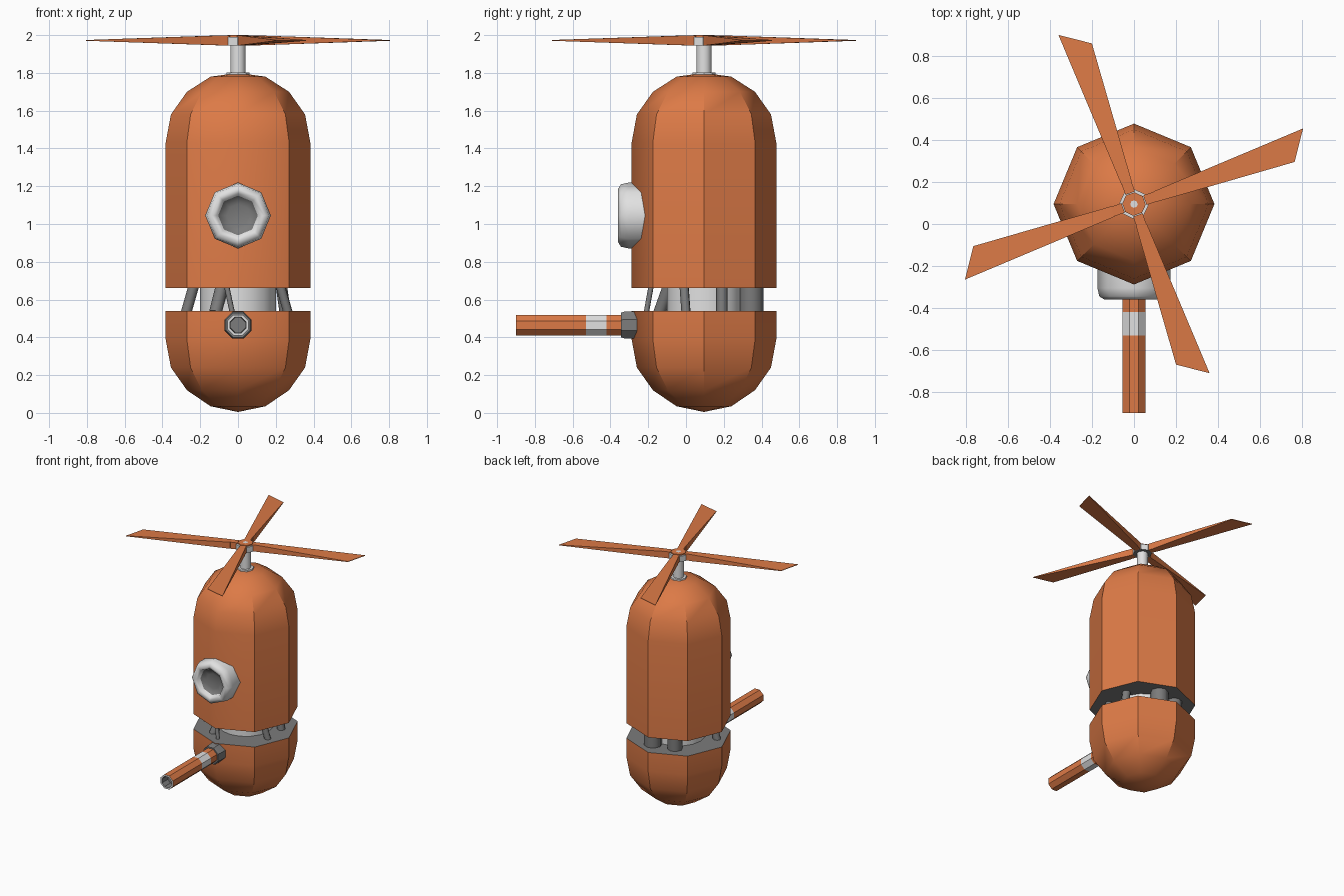
import bpy, bmesh, math
from mathutils import Matrix, Vector

if "Cube" in bpy.data.objects:
    bpy.data.objects.remove(bpy.data.objects["Cube"], do_unlink=True)


def material(name, rgb):
    m = bpy.data.materials.new(name)
    m.use_nodes = True
    m.diffuse_color = (*rgb, 1)
    m.node_tree.nodes["Principled BSDF"].inputs["Base Color"].default_value = (*rgb, 1)
    return m


MATS = [material("burnt_orange", (0.72, 0.195, 0.062)),
        material("pale_grey", (0.75, 0.75, 0.75)),
        material("dark_grey", (0.20, 0.20, 0.20))]
ORANGE, PALE, GREY = 0, 1, 2
CY = 0.095                                   # the body's axis in y
FORWARD = Matrix.Rotation(math.pi / 2, 4, 'X')   # turns +z to -y


def finish(name, bm, matrix, smooth_angle=30, front_seam=False):
    bmesh.ops.recalc_face_normals(bm, faces=bm.faces)
    for f in bm.faces:
        f.smooth = True
    for e in bm.edges:
        e.smooth = e.calc_face_angle(0) < math.radians(smooth_angle)
        if front_seam and all(abs(v.co.x) < 1e-4 and v.co.y < -0.05 for v in e.verts):
            e.smooth = True
    bm.transform(matrix)
    me = bpy.data.meshes.new(name)
    bm.to_mesh(me)
    bm.free()
    for m in MATS:
        me.materials.append(m)
    ob = bpy.data.objects.new(name, me)
    bpy.context.collection.objects.link(ob)
    return ob


def lathe(name, profile, colours, matrix, sides=8, turn=0.0, panels=None, **kw):
    """Spin (radius, height) points; colours gives one index per segment."""
    bm = bmesh.new()
    rings = []
    for r, z in profile:
        if r == 0:
            rings.append([bm.verts.new((0, 0, z))] * sides)
        else:
            rings.append([bm.verts.new((r * math.cos(turn + 2 * math.pi * i / sides),
                                        r * math.sin(turn + 2 * math.pi * i / sides), z))
                          for i in range(sides)])
    panel_faces = []
    for k in range(len(rings) - 1):
        a, b = rings[k], rings[k + 1]
        for i in range(sides):
            j = (i + 1) % sides
            corners = list(dict.fromkeys([a[i], a[j], b[j], b[i]]))
            f = bm.faces.new(corners)
            f.material_index = colours if isinstance(colours, int) else colours[k]
            if k == panels:
                panel_faces.append(f)
    if panel_faces:                          # inset window in each face of one band
        bmesh.ops.inset_individual(bm, faces=panel_faces, thickness=0.004)
        for f in panel_faces:
            f.material_index = PALE
    return finish(name, bm, matrix, **kw)


def rod(name, bottom, top, r, colour, sides=8):
    a, b = Vector(bottom), Vector(top)
    d = b - a
    m = Matrix.Translation(a) @ d.to_track_quat('Z', 'Y').to_matrix().to_4x4()
    h = d.length
    return lathe(name, [(0, 0), (r, 0), (r, h), (0, h)], colour, m, sides, smooth_angle=50)


def taper(name, u0, u1, half0, tip, t0, t1, z, matrix):
    """Tapered slab along +x; tip holds the (u, v) corners of the far end."""
    bm = bmesh.new()
    outline = [(u0, -half0, t0), (tip[0][0], tip[0][1], t1),
               (tip[1][0], tip[1][1], t1), (u0, half0, t0)]
    lo = [bm.verts.new((u, v, z - t)) for u, v, t in outline]
    hi = [bm.verts.new((u, v, z + t)) for u, v, t in outline]
    bm.faces.new(lo)
    bm.faces.new(hi)
    for i in range(4):
        j = (i + 1) % 4
        bm.faces.new((lo[i], lo[j], hi[j], hi[i]))
    return finish(name, bm, matrix, 10)


axis = Matrix.Translation((0, CY, 0))

# Body: domed upper shell and rounded lower shell with grey facing surfaces
lathe("upper_shell",
      [(0, 0.66), (0.383, 0.66), (0.383, 1.43), (0.355, 1.58), (0.27, 1.70),
       (0.145, 1.78), (0, 1.80)],
      [GREY] + [ORANGE] * 5, axis, front_seam=True)
lathe("lower_shell",
      [(0, 0.005), (0.145, 0.035), (0.27, 0.12), (0.355, 0.24), (0.383, 0.39),
       (0.383, 0.54), (0, 0.54)],
      [ORANGE] * 5 + [GREY], axis, front_seam=True)

# Machinery in the gap: pale core, leaning struts and upright pipes
rod("core_drum", (0, 0.10, 0.50), (0, 0.10, 0.70), 0.20, PALE, 16)
struts = [((-0.275, 0.00), (-0.235, 0.00), 0.028),
          ((-0.12, -0.14), (-0.085, -0.09), 0.034),
          ((-0.03, -0.21), (-0.06, -0.185), 0.014),
          ((0.265, 0.00), (0.225, -0.01), 0.025),
          ((0.25, 0.19), (0.23, 0.19), 0.03),
          ((0.05, 0.345), (0.05, 0.345), 0.065),
          ((-0.12, 0.31), (-0.12, 0.31), 0.055)]
for i, (b, t, r) in enumerate(struts):
    rod(f"strut_{i + 1}", (*b, 0.53), (*t, 0.67), r, GREY)

# Porthole: thick pale ring with a grey dished lens
lathe("porthole_ring",
      [(0, 0.18), (0.172, 0.18), (0.174, 0.305), (0.165, 0.345), (0.14, 0.36),
       (0.115, 0.352), (0.105, 0.325), (0.06, 0.312), (0, 0.308)],
      [PALE] * 6 + [GREY] * 2, Matrix.Translation((0, 0, 1.045)) @ FORWARD,
      smooth_angle=60)

# Front barrel: grey collar and hollow orange tube with a band of pale windows
gun = Matrix.Translation((0, 0, 0.465)) @ FORWARD
EIGHTH = math.pi / 8
lathe("barrel_collar",
      [(0, 0.20), (0.077, 0.20), (0.077, 0.325), (0.07, 0.345), (0, 0.345)],
      GREY, gun, turn=EIGHTH)
lathe("barrel",
      [(0, 0.32), (0.059, 0.32), (0.059, 0.42), (0.059, 0.53), (0.059, 0.90),
       (0.045, 0.90), (0.042, 0.83), (0, 0.83)],
      [ORANGE] * 4 + [PALE, GREY, GREY], gun, turn=EIGHTH, panels=2)

# Rotor: mast, base plate, hub and four wedge blades
rod("rotor_mast", (0, CY, 1.75), (0, CY, 1.96), 0.04, PALE, 12)
lathe("mast_base", [(0, 1.77), (0.065, 1.77), (0.06, 1.802), (0, 1.802)], PALE, axis)
PITCH = math.radians(19.4)
lathe("rotor_hub",
      [(0, 1.945), (0.07, 1.945), (0.07, 1.99), (0.056, 1.99), (0.056, 2.0),
       (0.018, 2.0), (0, 2.0)],
      [GREY, PALE, PALE, ORANGE, ORANGE, PALE], axis, turn=PITCH + EIGHTH)
for i in range(4):
    m = axis @ Matrix.Rotation(PITCH + i * math.pi / 2, 4, 'Z')
    taper(f"blade_root_{i + 1}", 0.055, 0.11, 0.024, [(0.11, -0.024), (0.11, 0.024)],
          0.026, 0.026, 1.972, m)
    taper(f"rotor_blade_{i + 1}", 0.108, 0.88, 0.026, [(0.788, -0.065), (0.879, 0.072)],
          0.026, 0.002, 1.972, m)
